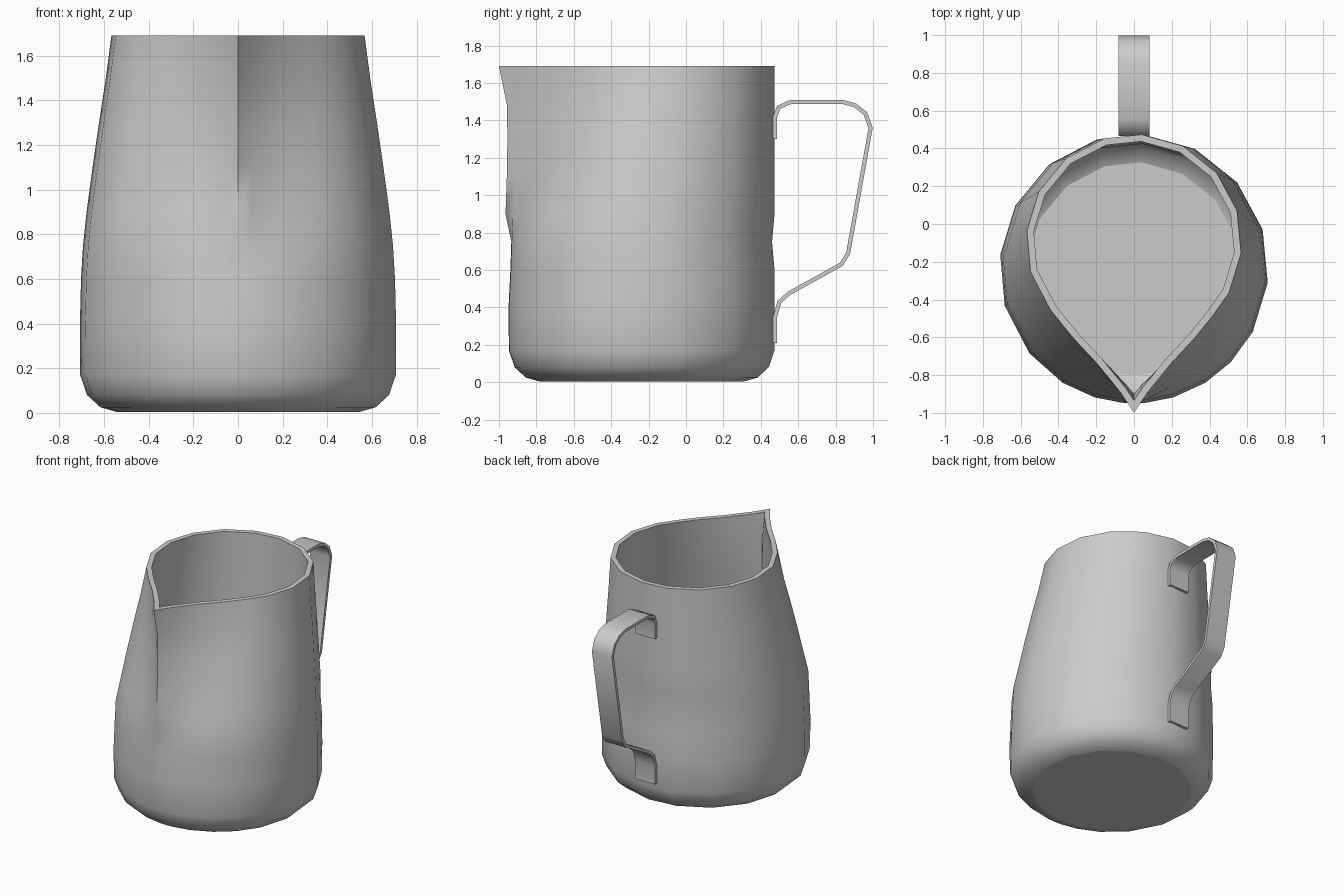
import bpy
import bmesh
from math import sin, cos, acos, radians
from mathutils import Vector

if "Cube" in bpy.data.objects:
    bpy.data.objects.remove(bpy.data.objects["Cube"], do_unlink=True)

steel = bpy.data.materials.new("brushed steel")
steel.use_nodes = True
steel.diffuse_color = (0.6, 0.6, 0.6, 1)
bsdf = next(n for n in steel.node_tree.nodes if n.type == "BSDF_PRINCIPLED")
bsdf.inputs["Base Color"].default_value = (0.6, 0.6, 0.6, 1)

BACK = 0.475      # every ring touches this vertical back line
WALL = 0.036
# Directions around the jug, in degrees from the front towards +x
ANGLES = [0, 5, 17, 32, 46, 62, 84, 107, 130, 153, 176,
          196, 219, 242, 264, 286, 309, 328, 343, 355]
# Height, radius, spout reach (0 where the ring is plain)
PROFILE = [(0.005, 0.55, 0), (0.025, 0.62, 0), (0.08, 0.68, 0), (0.17, 0.711, 0),
           (0.4, 0.712, 0), (0.6, 0.707, 0), (0.75, 0.698, 0), (0.9, 0.682, 0.965),
           (1.1, 0.655, 0.958), (1.3, 0.626, 0.955), (1.48, 0.598, 0.957),
           (1.69, 0.57, 1.0)]
FLOOR = [(0.09, 0.68, 0), (0.05, 0.6, 0)]


def ring(radius, reach):
    """Circle drawn out by tangent lines to a spout tip at the front."""
    cy = BACK - radius if radius > 0.7 or reach else BACK - 0.711
    if not reach and radius < 0.69:
        cy = BACK - 0.711
    spread = acos(radius / (reach + cy)) if reach else 0
    points = []
    for a in ANGLES:
        off = min(a, 360 - a)
        d = radius / cos(max(0, spread - radians(off)))
        if 0 < off < 20:
            d *= 1 - 0.025 * spread
        t = radians(a)
        points.append(Vector((d * sin(t), cy - d * cos(t))))
    return points


def inset(points, depth):
    """Move a counterclockwise outline inwards by an even depth."""
    result = []
    for i, p in enumerate(points):
        e1 = (p - points[i - 1]).normalized()
        e2 = (points[(i + 1) % len(points)] - p).normalized()
        n1, n2 = Vector((-e1.y, e1.x)), Vector((-e2.y, e2.x))
        result.append(p + (n1 + n2) * depth / (1 + n1.dot(n2)))
    return result


def finish(bm, name, angle):
    mesh = bpy.data.meshes.new(name)
    bm.to_mesh(mesh)
    bm.free()
    obj = bpy.data.objects.new(name, mesh)
    bpy.context.collection.objects.link(obj)
    mesh.materials.append(steel)
    bpy.ops.object.select_all(action="DESELECT")
    obj.select_set(True)
    bpy.context.view_layer.objects.active = obj
    bpy.ops.object.shade_smooth_by_angle(angle=radians(angle))
    return obj


# Jug body: outer wall upwards, over the rim, inner wall down to the floor
bm = bmesh.new()
loops = [(z, ring(r, s)) for z, r, s in PROFILE]
inner = [p for p in PROFILE if p[0] > 0.1][::-1] + FLOOR
loops += [(z, inset(ring(r, s), WALL)) for z, r, s in inner]
rows = [[bm.verts.new((p.x, p.y, z)) for p in pts] for z, pts in loops]
count = len(ANGLES)
for low, high in zip(rows, rows[1:]):
    for i in range(count):
        j = (i + 1) % count
        bm.faces.new((low[i], low[j], high[j], high[i]))
bm.faces.new(rows[0][::-1])
bm.faces.new(rows[-1])
body = finish(bm, "jug_body", 60)
for poly in body.data.polygons:
    if len(poly.vertices) > 4:
        poly.use_smooth = False

# Handle: bent flat strip with tabs against the back wall
PATH = [(0.476, 1.30), (0.476, 1.42), (0.495, 1.47), (0.56, 1.498), (0.84, 1.498),
        (0.905, 1.48), (0.96, 1.435), (0.987, 1.36), (0.867, 0.69), (0.83, 0.63),
        (0.55, 0.475), (0.5, 0.43), (0.476, 0.35), (0.476, 0.21)]
bm = bmesh.new()
pairs = [[bm.verts.new((x, y, z)) for x in (-0.083, 0.083)] for y, z in PATH]
for a, b in zip(pairs, pairs[1:]):
    bm.faces.new((a[0], a[1], b[1], b[0]))
bmesh.ops.recalc_face_normals(bm, faces=bm.faces)
handle = finish(bm, "handle", 50)
solid = handle.modifiers.new("thickness", "SOLIDIFY")
solid.thickness = 0.022
solid.offset = 0
solid.use_even_offset = True
# Apply the thickness so the strip's long edges stay sharp
bpy.ops.object.modifier_apply(modifier=solid.name)
bpy.ops.object.shade_smooth_by_angle(angle=radians(50))
